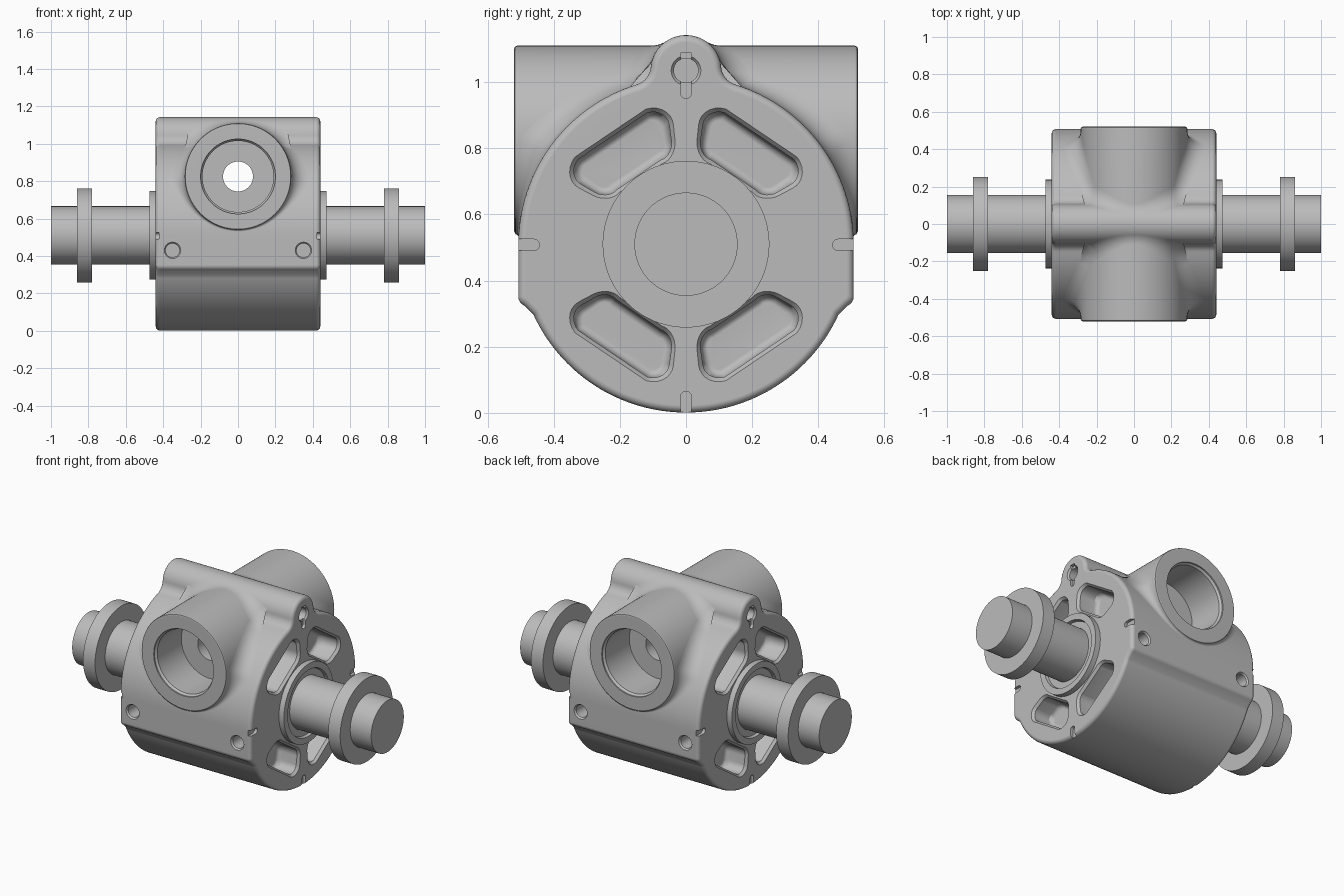
import bpy, bmesh, math
from math import sin, cos, pi, sqrt, radians
from mathutils import Vector

cube = bpy.data.objects.get("Cube")
if cube:
    bpy.data.objects.remove(cube, do_unlink=True)

# One plain cast-metal colour
METAL = (0.5, 0.5, 0.5, 1)
mat = bpy.data.materials.new("Grey metal")
mat.use_nodes = True
mat.diffuse_color = METAL
mat.node_tree.nodes["Principled BSDF"].inputs["Base Color"].default_value = METAL

CZ, R = 0.508, 0.507          # main barrel centre height and radius
LOBE_Z, LOBE_R = 1.035, 0.107  # top lug
HALF = 0.44                    # body half width
PORT_Z, PORT_R, PORT_Y = 0.825, 0.285, 0.52


def finish(bm, name):
    me = bpy.data.meshes.new(name)
    bm.to_mesh(me)
    bm.free()
    me.materials.append(mat)
    ob = bpy.data.objects.new(name, me)
    bpy.context.collection.objects.link(ob)
    return ob


def loft(name, rings, bevel_ends=0):
    """Closed solid through equal-length point rings."""
    bm = bmesh.new()
    loops = [[bm.verts.new(p) for p in ring] for ring in rings]
    n = len(rings[0])
    for a, b in zip(loops, loops[1:]):
        for i in range(n):
            j = (i + 1) % n
            bm.faces.new((a[i], a[j], b[j], b[i]))
    caps = [bm.faces.new(loops[0]), bm.faces.new(loops[-1])]
    bmesh.ops.recalc_face_normals(bm, faces=bm.faces)
    if bevel_ends:
        edges = [e for f in caps for e in f.edges]
        bmesh.ops.bevel(bm, geom=edges, offset=bevel_ends, segments=4,
                        profile=0.5, affect='EDGES', clamp_overlap=False)
    return finish(bm, name)


def lathe(name, axis, profile, u=0, v=0, n=64):
    """Turned solid: profile holds (position, radius); axis runs through u, v."""
    rings = []
    for pos, rad in profile:
        ring = []
        for i in range(n):
            a = 2 * pi * i / n
            p, q = u + rad * cos(a), v + rad * sin(a)
            ring.append((pos, p, q) if axis == 'X' else (p, pos, q))
        rings.append(ring)
    return loft(name, rings)


def boolean(target, tool, op='DIFFERENCE'):
    mod = target.modifiers.new(op, 'BOOLEAN')
    mod.operation, mod.object, mod.solver = op, tool, 'EXACT'
    bpy.context.view_layer.objects.active = target
    bpy.ops.object.modifier_apply(modifier=mod.name)
    bpy.data.objects.remove(tool, do_unlink=True)


def smooth(ob):
    bpy.ops.object.select_all(action='DESELECT')
    ob.select_set(True)
    bpy.context.view_layer.objects.active = ob
    bpy.ops.object.shade_smooth_by_angle(angle=radians(32))
    ob.modifiers.new("Weighted normals", 'WEIGHTED_NORMAL').keep_sharp = True


def arc(cy, cz, rad, a0, a1, n):
    return [(cy + rad * cos(a0 + (a1 - a0) * i / n),
             cz + rad * sin(a0 + (a1 - a0) * i / n)) for i in range(n + 1)]


# Body outline: lug, concave fillet, barrel, flat side with a step, lower barrel
f = 0.06
d, ra, rb = LOBE_Z - CZ, R + f, LOBE_R + f
fz = (ra * ra - rb * rb + d * d) / (2 * d)
fy = sqrt(ra * ra - fz * fz)
t_lobe = math.atan2(CZ + fz - LOBE_Z, fy)
t_main = math.atan2(fz, fy)
half = arc(0, LOBE_Z, LOBE_R, pi / 2, t_lobe, 18)
half += arc(fy, CZ + fz, f, t_lobe + pi, t_main + pi, 8)[1:]
half += arc(0, CZ, R, t_main, 0, 32)[1:]
half += arc(R - 0.03, 0.352, 0.03, 0, -radians(65), 4)
half += arc(0, CZ, R, -radians(24.5), -pi / 2, 32)
outline = half + [(-y, z) for y, z in half[-2:0:-1]]
body = loft("body", [[(x, y, z) for y, z in outline] for x in (-HALF, HALF)], 0.022)

# Cross port: outer tube, then stepped bore right through
port_profile = [(PORT_Y, PORT_R - 0.01), (PORT_Y - 0.003, PORT_R - 0.003),
                (PORT_Y - 0.01, PORT_R)]
tube = lathe("port_tube", 'Y', [(-y, r) for y, r in port_profile] + port_profile[::-1],
             0, PORT_Z, 96)
boolean(body, tube, 'UNION')
bore_profile = [(0.56, 0.2), (0.512, 0.2), (0.5, 0.19), (0.27, 0.19), (0.27, 0.08)]
bore = lathe("bore", 'Y', [(-y, r) for y, r in bore_profile] + bore_profile[::-1],
             0, PORT_Z)
boolean(body, bore)


# Kidney pocket outline: a rounded rectangle wrapped round the shaft axis
def kidney(x, grow, sy, sz):
    r0, r1, a0, a1 = 0.268, 0.416, radians(30), radians(82)
    mid, c = (r0 + r1) / 2, 0.05
    hu, hv = mid * (a1 - a0) / 2 - c, (r1 - r0) / 2 - c
    ring = []
    for k, (su, sv) in enumerate(((1, 1), (-1, 1), (-1, -1), (1, -1))):
        for u, v in arc(su * hu, sv * hv, c + grow, k * pi / 2, (k + 1) * pi / 2, 7):
            ang, rad = (a0 + a1) / 2 + u / mid, mid + v
            ring.append((x, sy * rad * cos(ang), CZ + sz * rad * sin(ang)))
    return ring


def slot(side, angle):
    """Round-ended timing notch on the end face."""
    pts = arc(0, 0, 0.017, pi / 2, 3 * pi / 2, 8) + [(0.12, -0.017), (0.12, 0.017)]
    rings = []
    for x in (HALF - 0.018, HALF + 0.05):
        rings.append([(side * x, (0.46 + p) * cos(angle) - q * sin(angle),
                       CZ + (0.46 + p) * sin(angle) + q * cos(angle)) for p, q in pts])
    return loft("notch", rings)


POCKET = [(0.3, -0.025), (0.308, -0.01), (0.325, 0), (HALF - 0.015, 0),
          (HALF, 0.012), (HALF + 0.05, 0.012)]
for side in (-1, 1):
    for sy in (-1, 1):
        for sz in (-1, 1):
            boolean(body, loft("pocket", [kidney(side * x, g, sy, sz) for x, g in POCKET]))
    # Blind hole in the lug
    boolean(body, lathe("lug_hole", 'X', [(side * x, r) for x, r in (
        (0.28, 0.037), (HALF - 0.01, 0.037), (HALF, 0.045), (0.5, 0.045))], 0, LOBE_Z, 32))
    for k in range(4):
        boolean(body, slot(side, k * pi / 2))
    # Blind mounting holes on front and back
    for x in (-0.35, 0.35):
        boolean(body, lathe("mount_hole", 'Y', [(side * y, r) for y, r in (
            (0.39, 0.037), (R - 0.01, 0.037), (R, 0.044), (0.56, 0.044))], x, 0.43, 32))
smooth(body)


# Cast fillet where the port tube meets the barrel and lug
def port_fillet(name, n=96, m=8):
    bm = bmesh.new()
    rows, centres = [], []
    for i in range(n):
        a = 2 * pi * i / n
        base = sqrt(max(0, R * R - max(0, PORT_Z + PORT_R * sin(a) - CZ) ** 2))
        r = min(0.09, max(0.008, 0.65 * (PORT_Y - base)))
        x, z = (PORT_R + r) * cos(a), PORT_Z + (PORT_R + r) * sin(a)
        y_main = sqrt(max(0, (R + r) ** 2 - max(0, z - CZ) ** 2))
        y_lobe = sqrt(max(0, (LOBE_R + r) ** 2 - (z - LOBE_Z) ** 2))
        y, hub = max((y_main, CZ), (y_lobe, LOBE_Z))
        c = Vector((x, -y, z))
        d1 = Vector((-cos(a), 0, -sin(a)))
        d2 = Vector((0, y, hub - z)).normalized()
        rows.append([bm.verts.new(c + r * d1.slerp(d2, k / m)) for k in range(m + 1)])
        centres.append(c)
    for i in range(n):
        p, q = rows[i], rows[(i + 1) % n]
        for k in range(m):
            bm.faces.new((p[k], p[k + 1], q[k + 1], q[k]))
    bm.normal_update()
    bm.faces.ensure_lookup_table()
    first = bm.faces[0]
    if first.normal.dot(centres[0] - first.calc_center_median()) < 0:
        bmesh.ops.reverse_faces(bm, faces=bm.faces)
    for face in bm.faces:
        face.smooth = True
    return finish(bm, name)


port_fillet("front_port_fillet")
port_fillet("back_port_fillet").rotation_euler.z = pi

# Shaft with a flange at each end
half_shaft = [(1, 0.156), (0.86, 0.156), (0.86, 0.252), (0.78, 0.252), (0.78, 0.156)]
smooth(lathe("shaft", 'X', [(-x, r) for x, r in half_shaft] + half_shaft[::-1], 0, 0.51, 96))

# Bearing collars with a shallow recess round the shaft
for side, name in ((1, "left_collar"), (-1, "right_collar")):
    smooth(lathe(name, 'X', [(side * x, r) for x, r in (
        (0.42, 0.237), (0.473, 0.237), (0.473, 0.2), (0.455, 0.195), (0.455, 0.1))],
        0, 0.51, 96))
